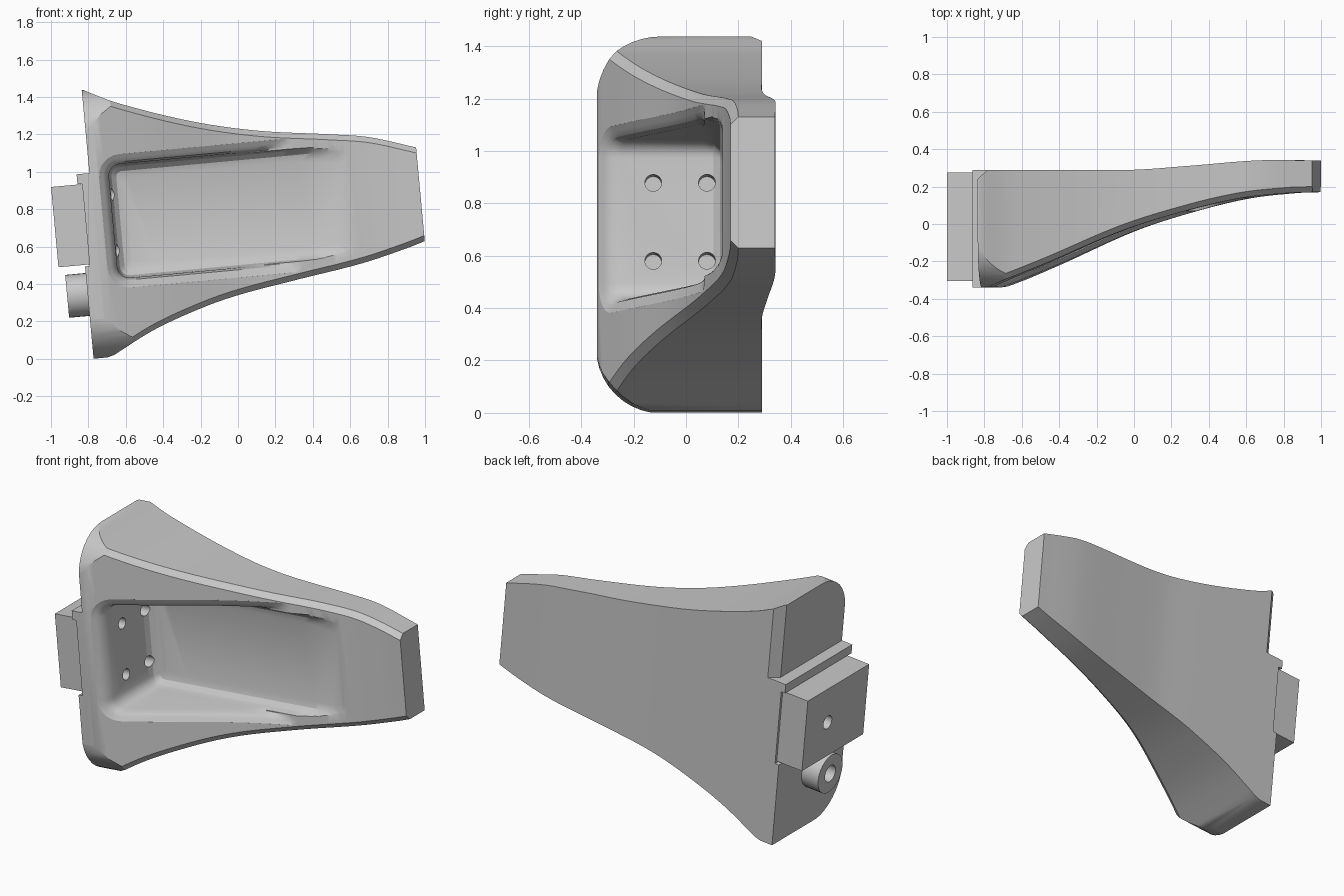
import bpy, bmesh, math
from mathutils import Matrix

if "Cube" in bpy.data.objects:
    bpy.data.objects.remove(bpy.data.objects["Cube"], do_unlink=True)

grey = bpy.data.materials.new("plain grey")
grey.use_nodes = True
grey.diffuse_color = (0.58, 0.58, 0.58, 1)
grey.node_tree.nodes["Principled BSDF"].inputs["Base Color"].default_value = (0.58, 0.58, 0.58, 1)

TILT = Matrix.Translation((0, 0, 0.72)) @ Matrix.Rotation(math.radians(-5.28), 4, 'Y')


def curve(pts):
    """Smooth interpolation through (u, value) points, held flat past the ends."""
    n = len(pts)
    slope = [(pts[min(i + 1, n - 1)][1] - pts[max(i - 1, 0)][1]) /
             (pts[min(i + 1, n - 1)][0] - pts[max(i - 1, 0)][0]) for i in range(n)]

    def at(u):
        if u <= pts[0][0]:
            return pts[0][1]
        for i in range(n - 1):
            (a, p), (b, q) = pts[i], pts[i + 1]
            if u <= b:
                w, t = b - a, (u - a) / (b - a)
                return (p * (1 + 2 * t) * (1 - t) ** 2 + slope[i] * w * t * (1 - t) ** 2
                        + q * t * t * (3 - 2 * t) + slope[i + 1] * w * t * t * (t - 1))
        return pts[-1][1]
    return at


def loft(name, rings):
    """Closed solid through equal-length rings, capped at both ends."""
    bm = bmesh.new()
    vs = [[bm.verts.new(p) for p in r] for r in rings]
    n = len(vs[0])
    for a, b in zip(vs, vs[1:]):
        for i in range(n):
            bm.faces.new((a[i], a[(i + 1) % n], b[(i + 1) % n], b[i]))
    bm.faces.new(vs[0][::-1])
    bm.faces.new(vs[-1])
    bmesh.ops.recalc_face_normals(bm, faces=bm.faces)
    me = bpy.data.meshes.new(name)
    bm.to_mesh(me)
    bm.free()
    me.materials.append(grey)
    ob = bpy.data.objects.new(name, me)
    bpy.context.collection.objects.link(ob)
    return ob


def prism(name, profile, u0, u1):
    return loft(name, [[(u, y, v) for y, v in profile] for u in (u0, u1)])


def box(name, u0, u1, y0, y1, v0, v1):
    return prism(name, [(y0, v0), (y1, v0), (y1, v1), (y0, v1)], u0, u1)


def rod(name, u0, u1, y, v, r, n=32):
    ring = [(y + r * math.cos(math.tau * i / n), v + r * math.sin(math.tau * i / n)) for i in range(n)]
    return prism(name, ring, u0, u1)


def boolean(ob, tool, op='DIFFERENCE'):
    mod = ob.modifiers.new(op.lower(), 'BOOLEAN')
    mod.operation, mod.object, mod.solver = op, tool, 'EXACT'
    bpy.context.view_layer.objects.active = ob
    bpy.ops.object.modifier_apply(modifier=mod.name)
    bpy.data.objects.remove(tool, do_unlink=True)


front = curve([(-.735, -.34), (-.43, -.215), (-.03, -.04), (.28, .06), (.59, .135), (.85, .165), (.986, .17)])
back = curve([(-.2, .29), (.05, .29), (.35, .312), (.7, .34), (.986, .34)])
top = curve([(-.766, .794), (-.588, .707), (-.198, .571), (.146, .489), (.542, .432), (.74, .399), (.986, .321)])
bottom = curve([(-.742, -.645), (-.5, -.522), (-.24, -.43), (-.035, -.378), (.271, -.327),
                (.638, -.27), (.884, -.212), (.986, -.182)])

# Tapering arm with chamfered front edges
START, END, STEPS, C = -.835, .986, 48, .03
sections = []
for i in range(STEPS + 1):
    u = START + (END - START) * i / STEPS
    f, b, t, d = front(u), back(u), top(u), bottom(u)
    sections.append([(u, b, d), (u, f + C, d), (u, f, d + C), (u, f, t - C), (u, f + C, t), (u, b, t)])
arm = loft("bracket_arm", sections)

# Round the front corners of the wide end
R, N = .25, 10
arc = [(R * math.cos(math.pi / 2 * i / N), R * math.sin(math.pi / 2 * i / N)) for i in range(N + 1)]
outline = [(.5, .79)] + [(-.093 - s, .54 + c) for c, s in arc]
outline += [(-.093 - c, -.398 - s) for c, s in arc] + [(.5, -.648)]
boolean(arm, prism("corner_tool", outline, -1.2, 1.2), 'INTERSECT')


# Pocket with rounded lip and floor, following the curved front
def rounded_rect(off):
    u0, u1, v0, v1 = -.66 - off, .66 + off, -.228 - off, .375 + off
    r, seg, long = .06 + max(off, -.03), 6, 30
    pts = []
    for cu, cv, a0 in ((u1 - r, v1 - r, 0), (u0 + r, v1 - r, 1), (u0 + r, v0 + r, 2), (u1 - r, v0 + r, 3)):
        for k in range(seg + 1):
            a = math.pi / 2 * (a0 + k / seg)
            pts.append((cu + r * math.cos(a), cv + r * math.sin(a)))
        if a0 in (0, 2):
            far = u0 + r if a0 == 0 else u1 - r
            u, v = pts[-1]
            pts += [(u + (far - u) * k / long, v) for k in range(1, long)]
    return pts


FLOOR = .14
lip = [(.06, -.003, .07), (.055, .001, .07), (.035, .007, .07), (.015, .024, .07), (.004, .06, .07),
       (0, 1, .07), (-.01, 1, .035), (-.035, 1, .01), (-.07, 1, 0)]
rings = [[(u, -.8, v) for u, v in rounded_rect(.06)]]
for off, h, g in lip:
    rings.append([(u, max(front(u) - .003, min(front(u) + h, FLOOR - g)), v) for u, v in rounded_rect(off)])
boolean(arm, loft("pocket_tool", rings))

# Stepped mounting face
boolean(arm, box("step_tool", -1, -.766, -1, 1, .345, 1))
boolean(arm, box("groove_tool", -1, -.81, -1, 1, -.15, .292))
wedge = [(-.78, .226), (-.70, .306), (-.78, .4)]
boolean(arm, loft("wedge_tool", [[(u, y, v) for u, y in wedge] for v in (.345, 1)]))

# Screw holes in the pocket end wall
for y in (-.125, .08):
    for v in (-.079, .22):
        boolean(arm, rod("screw_tool", -.75, -.6, y, v, .032, 24))

# Mounting block and round boss, each with a hole
block = box("mounting_block", -.977, -.8, -.305, .275, -.141, .29)
boolean(block, rod("block_hole_tool", -1.1, -.88, .06, .075, .04))
boss = rod("round_boss", -.945, -.82, -.06, -.3, .115)
boolean(boss, rod("boss_hole_tool", -1.1, -.85, -.06, -.3, .05))

# Tilt everything and shade
for ob in (arm, block, boss):
    ob.data.transform(TILT)
    bpy.ops.object.select_all(action='DESELECT')
    ob.select_set(True)
    bpy.context.view_layer.objects.active = ob
    bpy.ops.object.shade_smooth_by_angle(angle=math.radians(28))
